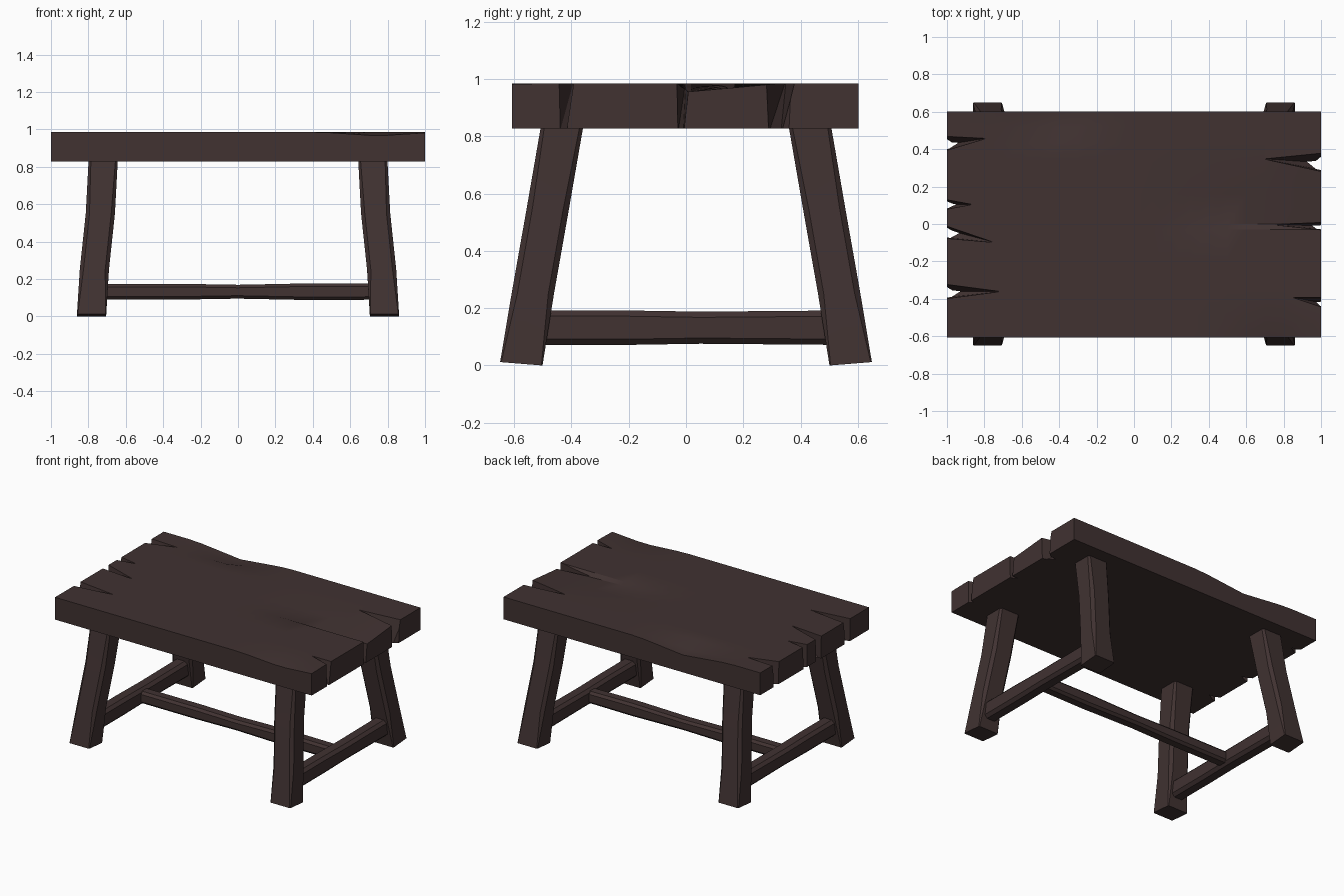
import bpy, bmesh, math
from mathutils import Vector

if "Cube" in bpy.data.objects:
    bpy.data.objects.remove(bpy.data.objects["Cube"])

wood = bpy.data.materials.new("dark brown wood")
wood.diffuse_color = (0.052, 0.032, 0.031, 1)
wood.use_nodes = True
wood.node_tree.nodes["Principled BSDF"].inputs["Base Color"].default_value = wood.diffuse_color


def finish(bm, name, angle=35):
    bmesh.ops.recalc_face_normals(bm, faces=bm.faces)
    me = bpy.data.meshes.new(name)
    bm.to_mesh(me)
    bm.free()
    me.materials.append(wood)
    ob = bpy.data.objects.new(name, me)
    bpy.context.collection.objects.link(ob)
    smooth(ob, angle)
    return ob


def smooth(ob, angle):
    bpy.ops.object.select_all(action='DESELECT')
    ob.select_set(True)
    bpy.context.view_layer.objects.active = ob
    bpy.ops.object.shade_smooth_by_angle(angle=math.radians(angle))


def loft(name, rings):
    """Skin a list of vertex rings and cap both ends."""
    bm = bmesh.new()
    vs = [[bm.verts.new(p) for p in r] for r in rings]
    n = len(vs[0])
    for a, b in zip(vs, vs[1:]):
        for i in range(n):
            j = (i + 1) % n
            bm.faces.new((a[i], a[j], b[j], b[i]))
    bm.faces.new(vs[0])
    bm.faces.new(vs[-1])
    return finish(bm, name)


def section(w, h, c):
    """Rectangle of half sizes w, h with chamfered corners."""
    return [(w, -h + c), (w, h - c), (w - c, h), (-w + c, h),
            (-w, h - c), (-w, -h + c), (-w + c, -h), (w - c, -h)]


# table top: slab with a gently worn upper surface
def worn(x, y):
    z = 0.985
    if y > 0.5:                                  # worn back edge
        z -= 0.035 * max(0, 1 - abs(x + 0.4) / 0.35)
    if y < -0.5:                                 # worn front edge
        z -= 0.02 * max(0, 1 - abs(x - 0.75) / 0.3)
    if -0.02 < y < 0.32 and x > 0.1:             # sunken board, right end
        z -= 0.03 * (x - 0.1) / 0.9 * (1 - y / 0.34)
    return z


bm = bmesh.new()
xs = [-1 + i / 10 for i in range(21)]
ys = [-0.608, -0.49, -0.36, -0.2, -0.03, 0.0, 0.16, 0.33, 0.43, 0.52, 0.602]
grid = [[bm.verts.new((x, y, worn(x, y))) for y in ys] for x in xs]
for a, b in zip(grid, grid[1:]):
    for i in range(len(ys) - 1):
        bm.faces.new((a[i], b[i], b[i + 1], a[i + 1]))
border = ([r[0] for r in grid] + grid[-1][1:] +
          [r[-1] for r in grid[-2::-1]] + grid[0][-2:0:-1])
low = [bm.verts.new((v.co.x, v.co.y, 0.828)) for v in border]
for i in range(len(border)):
    j = (i + 1) % len(border)
    bm.faces.new((border[i], low[i], low[j], border[j]))
bm.faces.new(low)
top = finish(bm, "table_top")

# wedge cutters for the splits between boards: side, y, half width, length, y drift
splits = [(-1, 0.43, 0.035, 0.22, 0.03), (-1, 0.105, 0.025, 0.14, 0.0),
          (-1, -0.04, 0.03, 0.26, -0.06), (-1, -0.36, 0.035, 0.3, 0.0),
          (1, 0.33, 0.045, 0.32, 0.02), (1, -0.01, 0.02, 0.3, 0.01),
          (1, -0.42, 0.025, 0.16, 0.03)]
bm = bmesh.new()
for s, y, w, length, drift in splits:
    deep = 0.035 if w > 0.024 else 0.008
    if s > 0 and y < 0.1:
        deep = 0.006
    pts = [(s * 1.02, y - w * 1.2, 1.0), (s * 1.02, y + w * 1.2, 1.0),
           (s * (1 - length), y + drift, 1.0),
           (s * 1.02, y - w, 0.8), (s * 1.02, y + w, 0.8),
           (s * (1 - deep), y, 0.8)]
    v = [bm.verts.new(p) for p in pts]
    for f in ((0, 1, 2), (3, 4, 5), (0, 1, 4, 3)):
        bm.faces.new([v[i] for i in f])
    for f in ((1, 2, 5), (1, 5, 4), (2, 0, 3), (2, 3, 5)):
        bm.faces.new([v[i] for i in f])
cutter = finish(bm, "split_cutter")
cutter.hide_render = True
mod = top.modifiers.new("splits", 'BOOLEAN')
mod.operation = 'DIFFERENCE'
mod.solver = 'EXACT'
mod.object = cutter
bpy.ops.object.select_all(action='DESELECT')
top.select_set(True)
bpy.context.view_layer.objects.active = top
bpy.ops.object.modifier_apply(modifier=mod.name)
bpy.data.objects.remove(cutter, do_unlink=True)
smooth(top, 25)

# four splayed legs
for sx, xn in ((-1, "left"), (1, "right")):
    for sy, yn in ((-1, "front"), (1, "back")):
        rings = []
        for z, cx, cy, c in ((0.0, 0.783, 0.575, 0.004), (0.25, 0.768, 0.535, 0.02),
                             (0.55, 0.736, 0.482, 0.02), (0.85, 0.72, 0.43, 0.012)):
            ring = []
            for px, py in section(0.078, 0.074, c):
                tilt = 0.012 * (0.5 - py / 0.148) if z == 0 else 0
                ring.append((sx * (cx + px), sy * (cy + py), z + (0.012 - tilt if z == 0 else 0)))
            rings.append(ring)
        loft(f"{yn}_{xn}_leg", rings)

# side stretchers joining front and back legs
for sx, xn in ((-1, "left"), (1, "right")):
    loft(f"{xn}_side_stretcher",
         [[(sx * 0.775 + px, y, 0.132 + pz) for px, pz in section(0.05, h, 0.02)]
          for y, h in ((-0.53, 0.06), (-0.2, 0.06), (0.05, 0.056), (0.53, 0.06))])

# long centre stretcher
loft("centre_stretcher",
     [[(x, py, 0.132 + pz) for py, pz in section(0.042, h, 0.016)]
      for x, h in ((-0.81, 0.042), (-0.3, 0.042), (0.0, 0.037), (0.4, 0.045), (0.81, 0.042))])
